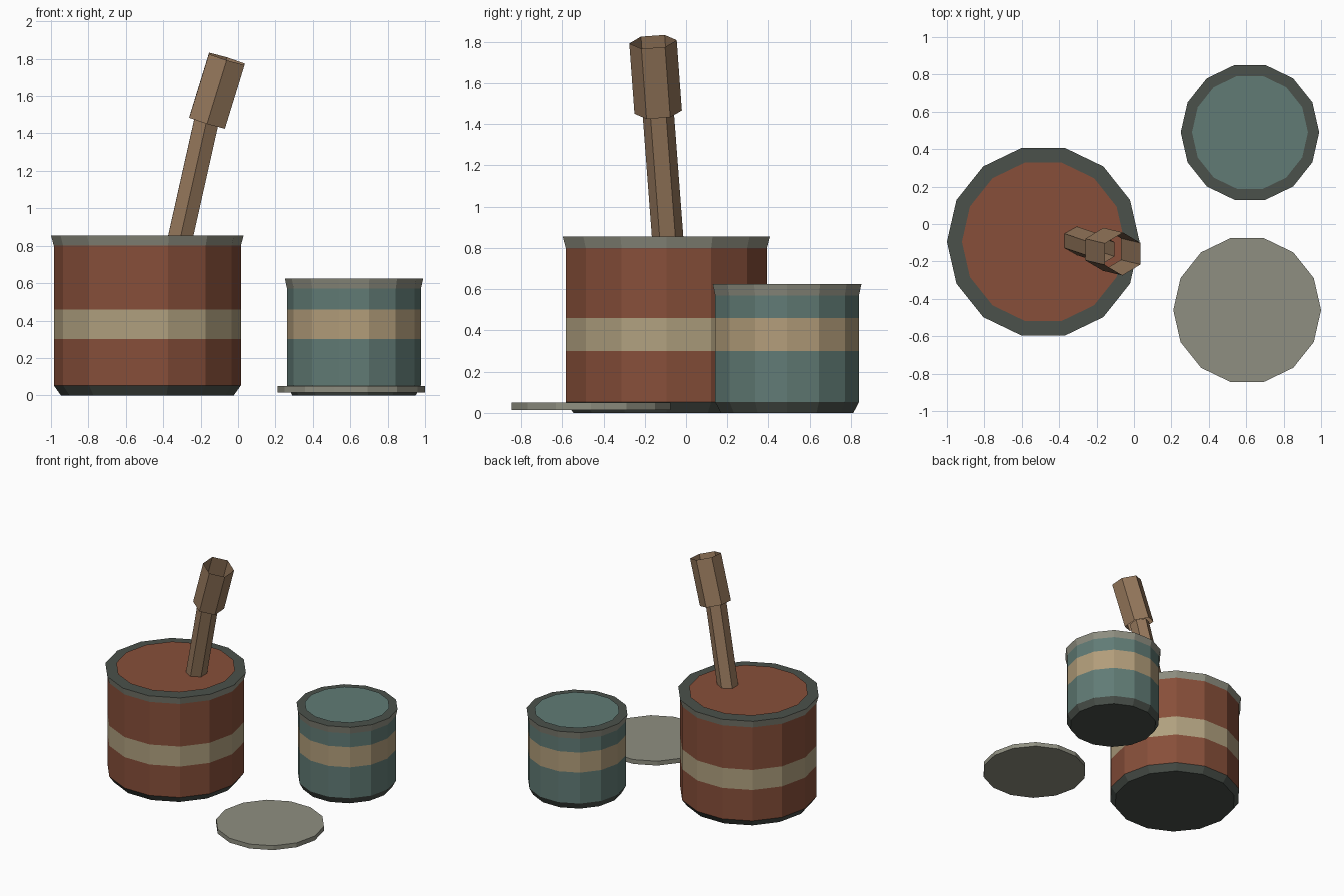
import bpy, bmesh
from math import pi, cos, sin
from mathutils import Vector

cube = bpy.data.objects.get("Cube")
if cube:
    bpy.data.objects.remove(cube, do_unlink=True)


def material(name, rgb):
    m = bpy.data.materials.new(name)
    m.use_nodes = True
    m.diffuse_color = (*rgb, 1)
    m.node_tree.nodes["Principled BSDF"].inputs["Base Color"].default_value = (*rgb, 1)
    return m


RED = material("red paint", (0.242, 0.078, 0.042))
TEAL = material("teal paint", (0.119, 0.198, 0.178))
CREAM = material("cream label", (0.434, 0.352, 0.212))
TAN = material("tan label", (0.445, 0.337, 0.195))
METAL = material("grey metal", (0.275, 0.275, 0.220))
DARK = material("dark metal", (0.069, 0.082, 0.070))
WOOD = material("brown wood", (0.305, 0.188, 0.107))


def lathe(name, centre, rings, sides, mats, bottom=None, top=None, start=0.0):
    """Stack of (radius, height) rings; mats colours each band, bottom/top cap it."""
    bm = bmesh.new()
    slots = []

    def slot(m):
        if m not in slots:
            slots.append(m)
        return slots.index(m)

    loops = []
    for r, z in rings:
        angles = [start + 2 * pi * i / sides for i in range(sides)]
        loops.append([bm.verts.new((r * cos(a), r * sin(a), z)) for a in angles])
    for low, high, m in zip(loops, loops[1:], mats):
        for i in range(sides):
            j = (i + 1) % sides
            bm.faces.new((low[i], low[j], high[j], high[i])).material_index = slot(m)
    if bottom:
        bm.faces.new(loops[0][::-1]).material_index = slot(bottom)
    if top:
        bm.faces.new(loops[-1]).material_index = slot(top)
    mesh = bpy.data.meshes.new(name)
    bm.to_mesh(mesh)
    bm.free()
    for m in slots:
        mesh.materials.append(m)
    obj = bpy.data.objects.new(name, mesh)
    obj.location = centre
    bpy.context.collection.objects.link(obj)
    return obj


def paint_can(name, x, y, radius, height, foot, lip, surface, paint, label):
    # Body with bevelled foot, label band and flared rim
    rings = [(foot, 0), (radius, 0.053), (radius, 0.30), (radius, 0.46),
             (radius, height - 0.055), (lip, height)]
    lathe(name + "_can", (x, y, 0), rings, 14,
          [DARK, paint, label, paint, METAL], DARK, DARK)
    # Paint surface just above the rim
    lathe(name + "_paint_surface", (x, y, 0), [(surface, height + 0.008)], 14, [], top=paint)


paint_can("large", -0.485, -0.095, 0.50, 0.855, 0.462, 0.515, 0.435, RED, CREAM)
paint_can("small", 0.62, 0.49, 0.358, 0.625, 0.33, 0.37, 0.31, TEAL, TAN)

# Loose lid beside the cans
lathe("lid", (0.605, -0.46, 0), [(0.395, 0.015), (0.395, 0.05)], 14, [METAL], METAL, METAL)


def open_tube(name, start, end, radius):
    axis = Vector(end) - Vector(start)
    obj = lathe(name, start, [(radius, 0), (radius, axis.length)], 6, [WOOD], start=pi / 2)
    obj.rotation_euler = Vector((0, 0, 1)).rotation_difference(axis).to_euler()


# Brush: slim shaft in the paint, thicker hollow grip above
open_tube("brush_shaft", (-0.316, -0.086, 0.81), (-0.168, -0.136, 1.47), 0.076)
open_tube("brush_grip", (-0.165, -0.135, 1.458), (-0.06, -0.160, 1.80), 0.115)
